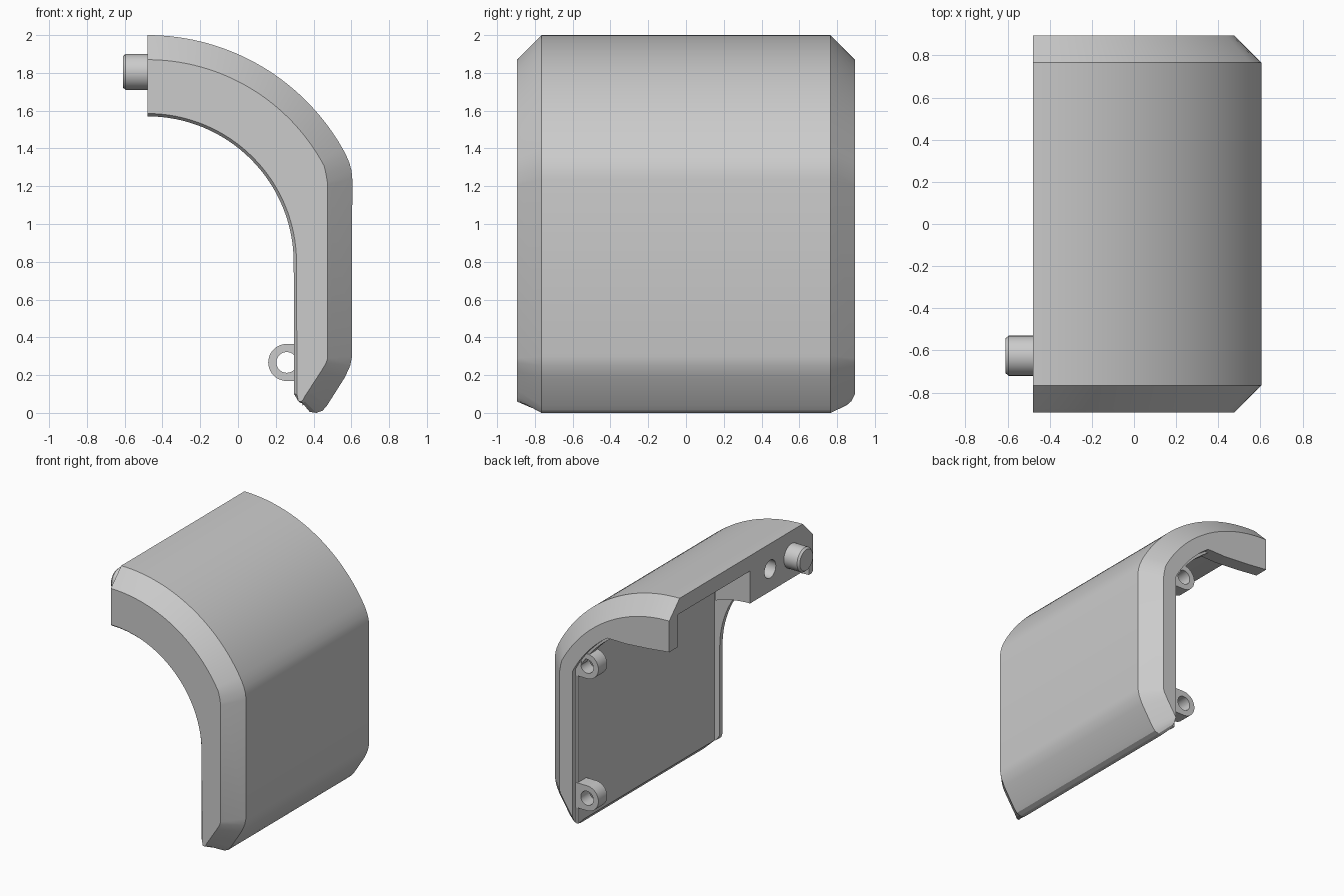
import bpy, bmesh
from math import sin, cos, acos, asin, degrees, radians

if "Cube" in bpy.data.objects:
    bpy.data.objects.remove(bpy.data.objects["Cube"], do_unlink=True)

grey = bpy.data.materials.new("plain grey")
grey.use_nodes = True
grey.diffuse_color = (0.6, 0.6, 0.6, 1)
grey.node_tree.nodes["Principled BSDF"].inputs["Base Color"].default_value = (0.6, 0.6, 0.6, 1)

END = -0.48          # plane of the joining face, also the arc centre in x
HUB = 0.81           # arc centre in z
WALL = 0.342         # inner face of the upright wall


def arc(cx, cz, r, a, b, n):
    """Points along an arc, angles in degrees."""
    angles = [radians(a + (b - a) * i / n) for i in range(n + 1)]
    return [(cx + r * cos(t), cz + r * sin(t)) for t in angles]


def circle(cx, cz, r, n=32):
    return arc(cx, cz, r, 0, 360, n)[:-1]


def loft(name, rings, axis="y"):
    """Closed solid through rings of (position, profile) along an axis."""
    bm = bmesh.new()
    loops = []
    for pos, pts in rings:
        place = (lambda u, v: (u, pos, v)) if axis == "y" else (lambda u, v: (pos, u, v))
        loops.append([bm.verts.new(place(u, v)) for u, v in pts])
    n = len(loops[0])
    for lo, hi in zip(loops, loops[1:]):
        for i in range(n):
            j = (i + 1) % n
            bm.faces.new((lo[i], lo[j], hi[j], hi[i]))
    bm.faces.new(loops[0])
    bm.faces.new(loops[-1])
    bmesh.ops.recalc_face_normals(bm, faces=bm.faces)
    mesh = bpy.data.meshes.new(name)
    bm.to_mesh(mesh)
    bm.free()
    mesh.materials.append(grey)
    obj = bpy.data.objects.new(name, mesh)
    bpy.context.collection.objects.link(obj)
    return obj


def activate(obj):
    bpy.ops.object.select_all(action="DESELECT")
    obj.select_set(True)
    bpy.context.view_layer.objects.active = obj


def cut(obj, cutter):
    """Subtract the cutter, then discard it."""
    cutter.hide_render = True
    activate(obj)
    mod = obj.modifiers.new("cut", "BOOLEAN")
    mod.operation = "DIFFERENCE"
    mod.solver = "EXACT"
    mod.object = cutter
    bpy.ops.object.modifier_apply(modifier=mod.name)
    bpy.data.objects.remove(cutter, do_unlink=True)


# Side profile of the cover: d insets the outside, lip insets the inside
TIP = [(0.604, 0.30), (0.594, 0.25), (0.567, 0.19), (0.472, 0.04), (0.448, 0.012),
       (0.415, 0.0), (0.38, 0.005), (0.347, 0.045)]
TIP_INSET = [(0.475, 0.29), (0.467, 0.265), (0.44, 0.22), (0.375, 0.12), (0.355, 0.09),
             (0.345, 0.07), (0.335, 0.06), (0.32, 0.06)]


def section(d, lip=0.0):
    t = d / 0.13
    outside = arc(END, HUB, 1.19 - d, 90, 28, 32)
    x, z = outside[-1]
    side = 0.605 - d
    outside += [(x + (side - x) * 0.55, z - 0.045), (x + (side - x) * 0.88, z - 0.085),
                (side, z - 0.13 + 0.03 * t)]
    foot = [(a + (c - a) * t, b + (e - b) * t) for (a, b), (c, e) in zip(TIP, TIP_INSET)]
    inside = [(0.297 + lip, 0.1)] + arc(END, 0.795, 0.775 + lip, 0, 90, 32)
    return outside + foot + inside


shell = loft("cover_shell", [(-0.894, section(0.13, 0.015)), (-0.875, section(0.11)),
                             (-0.765, section(0)), (0.765, section(0)),
                             (0.894, section(0.13))])


def inner_curve(wall, radius, top):
    """Upright wall followed by the arc up to the given angle."""
    start = degrees(acos((wall - END) / radius))
    return [(-0.7, -0.2), (wall, -0.2)] + arc(END, HUB, radius, start, top, 24)


def rim_opening(wall, radius):
    top = degrees(asin((1.592 - HUB) / radius))
    return inner_curve(wall, radius, top) + [(-0.1, 1.59), (-0.3, 1.605),
                                             (END, 1.625), (-0.7, 1.625)]


# Hollow behind the front lip, then the back rim with its stepped edge
hollow = inner_curve(WALL, 1.07, 90) + [(-0.7, 1.88)]
cut(shell, loft("hollow_cutter", [(-0.84, hollow), (0.785, hollow)]))
for name, near, wall, radius in (("opening_cutter", 0.7, WALL, 0.932),
                                 ("step_cutter", 0.855, 0.36, 0.95)):
    shape = rim_opening(wall, radius)
    cut(shell, loft(name, [(near, shape), (1.0, shape)]))

# Joint block with socket and pin at the upper end
block_profile = arc(END, 0.795, 0.83, 90, 68.8, 10) + [(-0.18, 1.85), (END, 1.89)]
block = loft("joint_block", [(-0.845, block_profile), (-0.11, block_profile)])
socket = circle(-0.36, 1.8, 0.07)
cut(block, loft("socket_cutter", [(-0.6, socket), (-0.27, socket)], "x"))
pin = loft("joint_pin", [(x, circle(-0.625, 1.805, r)) for x, r in
                         ((-0.45, 0.095), (-0.595, 0.095), (-0.61, 0.082))], "x")

# Screw bosses on the back rim
bosses = []
for label, z in (("lower", 0.267), ("upper", 1.305)):
    outline = arc(0.258, z, 0.098, 90, 270, 20) + [(0.37, z - 0.098), (0.37, z + 0.098)]
    boss = loft(label + "_screw_boss", [(0.75, outline), (0.86, outline)])
    hole = circle(0.258, z, 0.055)
    cut(boss, loft("hole_cutter", [(0.6, hole), (1.0, hole)]))
    bosses.append(boss)

for part in [shell, block, pin] + bosses:
    activate(part)
    bpy.ops.object.shade_smooth_by_angle(angle=radians(25))
